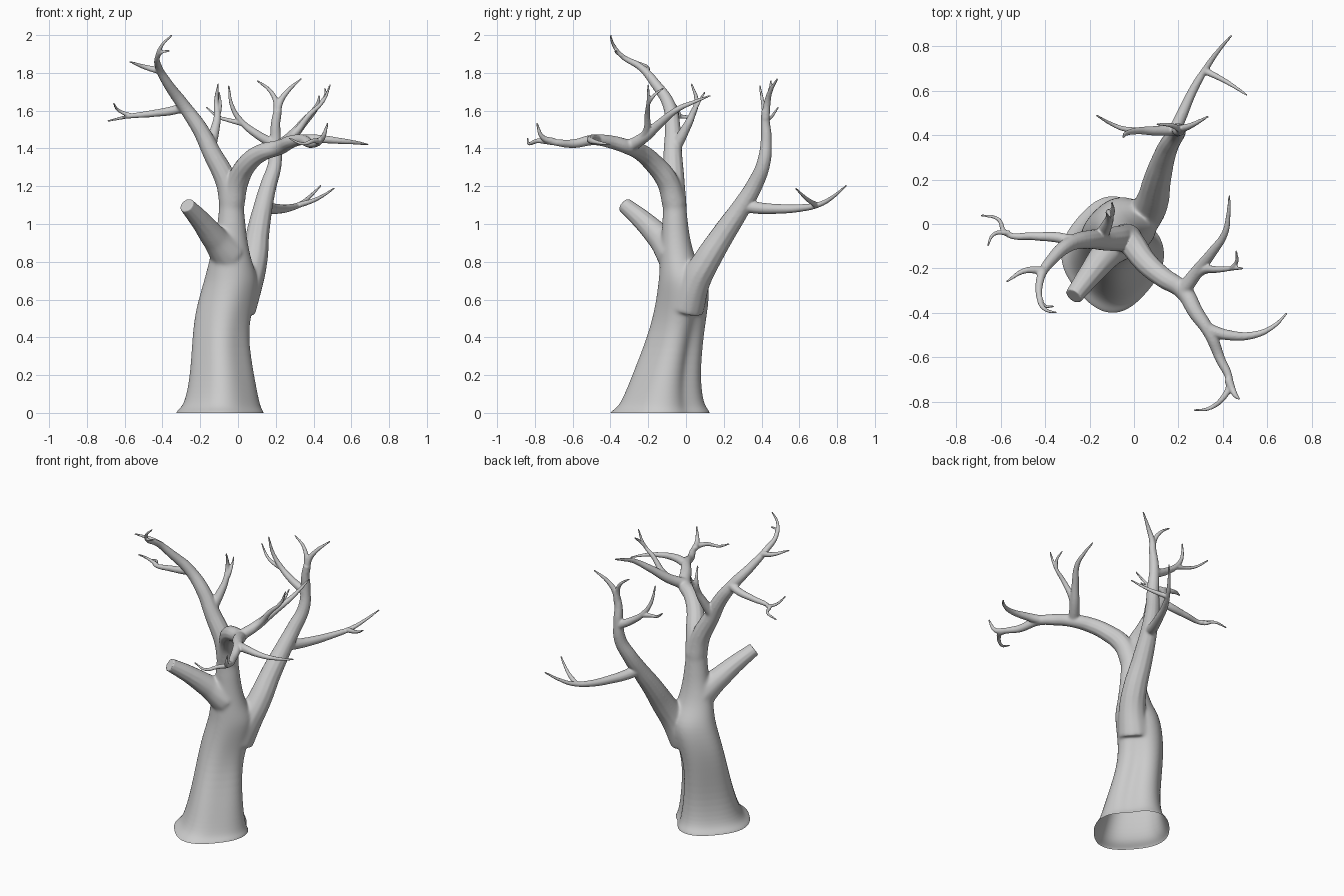
import bpy, bmesh, math
from mathutils import Vector

VOXEL = 0.005


def evaluated_mesh(obj):
    bpy.context.view_layer.update()
    dg = bpy.context.evaluated_depsgraph_get()
    return bpy.data.meshes.new_from_object(obj.evaluated_get(dg))


def add_object(name, data):
    obj = bpy.data.objects.new(name, data)
    bpy.context.collection.objects.link(obj)
    return obj


# Trunk: lofted lobed rings (z, x0, x1, y0, y1, lobe depth)
rings = [(-.05, -.335, .14, -.41, .13, .08), (0, -.335, .14, -.41, .13, .08),
         (.02, -.31, .125, -.375, .115, .1), (.06, -.28, .112, -.34, .09, .1),
         (.2, -.253, .085, -.285, .075, .12), (.4, -.242, .052, -.205, .092, .12),
         (.55, -.225, .075, -.165, .117, .08), (.7, -.178, .115, -.143, .13, .04),
         (.8, -.155, .07, -.138, .05, 0), (.95, -.112, .042, -.127, .014, 0),
         (1.1, -.1, .032, -.122, .002, 0), (1.18, -.092, .015, -.118, -.008, 0)]
SEG = 28
bm = bmesh.new()
loops = []
for z, x0, x1, y0, y1, w in rings:
    loop = []
    for i in range(SEG):
        a = 2 * math.pi * i / SEG
        groove = math.exp(-((a - 0.72) / 0.25) ** 2)
        k = 1.01 - w * (1 - math.cos(4 * a)) / 2 - w * groove
        loop.append(bm.verts.new(((x0 + x1) / 2 + k * (x1 - x0) / 2 * math.cos(a),
                                  (y0 + y1) / 2 + k * (y1 - y0) / 2 * math.sin(a), z)))
    loops.append(loop)
for a, b in zip(loops, loops[1:]):
    for i in range(SEG):
        j = (i + 1) % SEG
        bm.faces.new((a[i], a[j], b[j], b[i]))
bm.faces.new(loops[0][::-1])
bm.faces.new(loops[-1])
me = bpy.data.meshes.new("trunk_form")
bm.to_mesh(me)
bm.free()
trunk = add_object("trunk_form", me)
trunk.modifiers.new("round", 'SUBSURF').levels = 2

# Limbs and twigs: tapered bezier tubes
cu = bpy.data.curves.new("branch_form", 'CURVE')
cu.dimensions = '3D'
cu.bevel_depth = 1
cu.bevel_resolution = 4
cu.resolution_u = 8
cu.use_fill_caps = True
joints = []


def branch(r0, r1, *pts, power=1.0):
    """Tube through the points, radius running from r0 to r1."""
    s = cu.splines.new('BEZIER')
    s.bezier_points.add(len(pts) - 1)
    length = [0]
    for p, q in zip(pts, pts[1:]):
        length.append(length[-1] + (Vector(q) - Vector(p)).length)
    for bp, p, l in zip(s.bezier_points, pts, length):
        bp.co = p
        bp.handle_left_type = bp.handle_right_type = 'AUTO'
        bp.radius = r0 + (r1 - r0) * (l / length[-1]) ** power
    joints.append((Vector(pts[0]), r0))


T = 0.005
# left leader and its twigs
branch(.066, T, (-.035, -.06, 1.1), (-.06, -.065, 1.22), (-.14, -.07, 1.38), (-.2, -.07, 1.5),
       (-.29, -.09, 1.63), (-.37, -.16, 1.74), (-.42, -.24, 1.83), (-.425, -.34, 1.89),
       (-.4, -.385, 1.95), (-.35, -.4, 2.0))
branch(.012, T, (-.425, -.33, 1.885), (-.4, -.37, 1.91), (-.36, -.37, 1.917))
branch(.02, T, (-.41, -.21, 1.81), (-.49, -.21, 1.83), (-.575, -.26, 1.86))
branch(.027, T, (-.28, -.075, 1.62), (-.35, -.06, 1.6), (-.45, -.055, 1.585), (-.58, -.04, 1.57),
       (-.61, .02, 1.563), (-.69, .04, 1.545))
branch(.013, T, (-.56, -.04, 1.572), (-.63, -.045, 1.6), (-.66, -.1, 1.64))
branch(.034, T, (-.15, -.06, 1.4), (-.125, -.01, 1.49), (-.11, .03, 1.57), (-.115, .055, 1.65),
       (-.105, .028, 1.745))
branch(.014, T, (-.11, .03, 1.56), (-.095, .055, 1.62), (-.1, .1, 1.7))
# front limb and its twigs
branch(.066, T, (-.03, -.06, 1.1), (.0, -.1, 1.23), (.06, -.18, 1.33), (.13, -.24, 1.38),
       (.22, -.3, 1.405), (.28, -.4, 1.435), (.34, -.49, 1.445), (.385, -.6, 1.425),
       (.43, -.72, 1.435), (.4, -.785, 1.44), (.34, -.83, 1.425), (.27, -.84, 1.455))
branch(.021, T, (.425, -.7, 1.435), (.45, -.76, 1.46), (.475, -.79, 1.535))
branch(.03, T, (.32, -.47, 1.445), (.42, -.5, 1.45), (.54, -.5, 1.44), (.63, -.46, 1.43),
       (.69, -.4, 1.42))
branch(.036, T, (.22, -.3, 1.41), (.28, -.22, 1.46), (.35, -.13, 1.54), (.41, -.04, 1.61),
       (.425, .04, 1.645), (.43, .13, 1.68))
branch(.024, T, (.26, -.25, 1.44), (.31, -.21, 1.49), (.38, -.205, 1.58), (.45, -.2, 1.65),
       (.49, -.2, 1.74))
branch(.012, T, (.44, -.2, 1.64), (.462, -.17, 1.68), (.46, -.12, 1.72))
# back limb and its twigs
branch(.098, .022, (.0, .0, .55), (.055, .05, .7), (.083, .105, .8), (.105, .2, .95),
       (.135, .3, 1.1), (.16, .36, 1.2), (.195, .41, 1.32), (.198, .425, 1.45),
       (.2, .42, 1.54), (.21, .42, 1.6), power=.8)
branch(.024, T, (.205, .42, 1.56), (.22, .43, 1.64), (.26, .445, 1.7), (.335, .485, 1.77))
branch(.02, T, (.205, .42, 1.57), (.2, .43, 1.65), (.165, .445, 1.71), (.1, .45, 1.76))
branch(.028, T, (.195, .425, 1.42), (.1, .42, 1.475), (.02, .42, 1.54), (-.03, .41, 1.62),
       (-.05, .39, 1.735))
branch(.015, T, (.03, .42, 1.53), (-.05, .43, 1.55), (-.1, .45, 1.565), (-.17, .49, 1.62))
branch(.036, T, (.13, .29, 1.1), (.165, .38, 1.085), (.21, .48, 1.08), (.27, .61, 1.085),
       (.33, .71, 1.105), (.38, .78, 1.145), (.44, .85, 1.205))
branch(.016, T, (.32, .69, 1.1), (.4, .65, 1.125), (.45, .62, 1.15), (.51, .58, 1.19))
# sawn-off stub
branch(.1, .041, (-.05, -.06, .84), (-.12, -.13, .92), (-.2, -.23, 1.02), (-.272, -.325, 1.1),
       power=.6)
limbs = add_object("branch_form", cu)

# Fuse trunk and branches into one skin
bm = bmesh.new()
for part in (trunk, limbs):
    m = evaluated_mesh(part)
    bm.from_mesh(m)
    bpy.data.meshes.remove(m)
bmesh.ops.remove_doubles(bm, verts=bm.verts, dist=1e-5)
me = bpy.data.meshes.new("tree")
bm.to_mesh(me)
bm.free()
for part in (trunk, limbs):
    bpy.data.objects.remove(part)
tree = add_object("tree", me)
rm = tree.modifiers.new("fuse", 'REMESH')
rm.mode = 'VOXEL'
rm.voxel_size = VOXEL
fused = evaluated_mesh(tree)
tree.modifiers.clear()
tree.data = fused

# Soften the crotches, more around thick joints
group = tree.vertex_groups.new(name="crotches")
for v in fused.vertices:
    w = 0
    for p, r in joints:
        d = (v.co - p).length / (2.6 * r)
        if d < 1:
            w = max(w, min(1, (r / .06) ** 2) * min(1, 2 * (1 - d)))
    if w > 0:
        group.add([v.index], w, 'REPLACE')
sm = tree.modifiers.new("blend", 'SMOOTH')
sm.factor, sm.iterations, sm.vertex_group = .5, 70, "crotches"
sm = tree.modifiers.new("polish", 'SMOOTH')
sm.factor, sm.iterations = .5, 3
final = evaluated_mesh(tree)
tree.modifiers.clear()
tree.data = final

# Cut the open foot at ground level
bm = bmesh.new()
bm.from_mesh(final)
bmesh.ops.bisect_plane(bm, geom=bm.verts[:] + bm.edges[:] + bm.faces[:], plane_co=(0, 0, 0),
                       plane_no=(0, 0, 1), clear_inner=True)
for f in bm.faces:
    f.smooth = True
bm.to_mesh(final)
bm.free()
